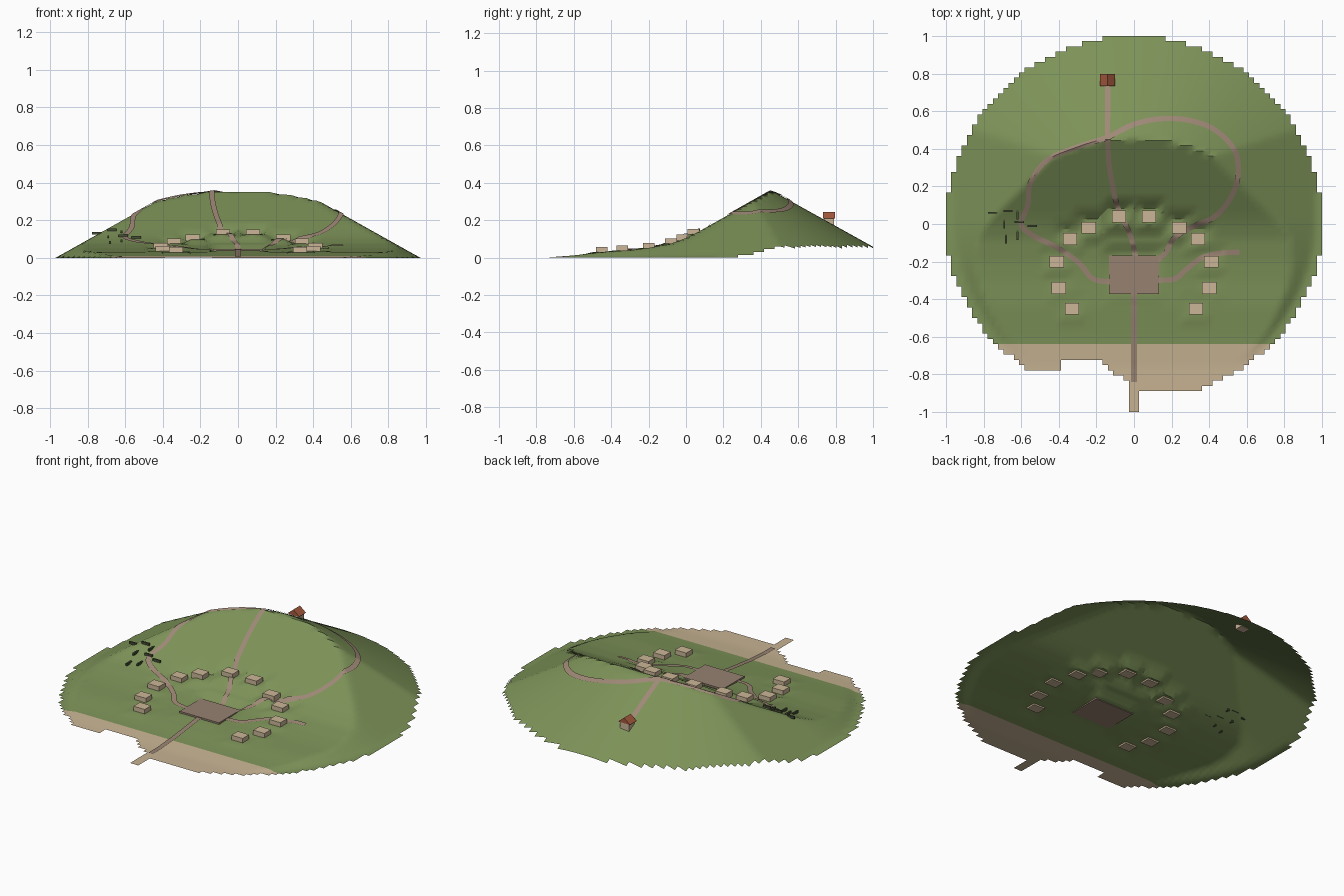
import bpy, bmesh, math
from mathutils import Vector

if "Cube" in bpy.data.objects:
    bpy.data.objects.remove(bpy.data.objects["Cube"])


def material(name, rgb):
    m = bpy.data.materials.new(name)
    m.use_nodes = True
    m.diffuse_color = (*rgb, 1)
    m.node_tree.nodes["Principled BSDF"].inputs["Base Color"].default_value = (*rgb, 1)
    return m


GRASS = material("grass", (0.205, 0.29, 0.098))
SAND = material("sand", (0.57, 0.45, 0.29))
PLASTER = material("plaster", (0.6, 0.47, 0.31))
TRAIL = material("trail", (0.35, 0.25, 0.185))
PAVING = material("paving", (0.31, 0.225, 0.165))
ROOF = material("red_roof", (0.37, 0.1, 0.045))
STONE = material("dark_stone", (0.06, 0.075, 0.035))

# House sites, mirrored across the village
HALF_SITES = [(0.08, 0.04), (0.24, -0.02), (0.34, -0.08),
              (0.41, -0.2), (0.4, -0.34), (0.33, -0.45)]
SITES = [(s * x, y) for x, y in HALF_SITES for s in (-1, 1)]

# Valley floor and steep inner face, as height along y
PROFILE = [(-2, 0), (-0.76, 0), (-0.6, 0.012), (-0.45, 0.03), (-0.3, 0.04), (-0.2, 0.052),
           (-0.08, 0.075), (0, 0.105), (0.06, 0.135), (0.46, 0.36), (2, 1.2)]


def base_height(x, y):
    for (y0, z0), (y1, z1) in zip(PROFILE, PROFILE[1:]):
        if y0 <= y <= y1:
            face = z0 + (z1 - z0) * (y - y0) / (y1 - y0)
            break
    back = 0.555 * (1.105 - math.hypot(x, y))
    flank = 0.56 * (0.97 - math.hypot(x, min(y - 0.05, 0)))
    return max(0, min(face, back, flank))


PADS = [(x, y, 0.045, base_height(x, y)) for x, y in SITES]
PADS.append((0, -0.27, 0.12, 0.038))


def height(x, y):
    # level the ground below each house and the plaza
    z = base_height(x, y)
    for px, py, size, pz in PADS:
        d = max(abs(x - px), abs(y - py)) - size
        w = min(1, max(0, 1 - d / 0.04))
        z += (pz - z) * w
    return z


def finish(name, bm, mats, smooth=False):
    me = bpy.data.meshes.new(name)
    bm.to_mesh(me)
    bm.free()
    for m in mats:
        me.materials.append(m)
    ob = bpy.data.objects.new(name, me)
    bpy.context.collection.objects.link(ob)
    if smooth:
        bpy.ops.object.select_all(action='DESELECT')
        ob.select_set(True)
        bpy.context.view_layer.objects.active = ob
        bpy.ops.object.shade_smooth_by_angle(angle=math.radians(30))
    return ob


def box(name, centre, size, mat, turn=0):
    bm = bmesh.new()
    bmesh.ops.create_cube(bm, size=1)
    for v in bm.verts:
        v.co = Vector(a * b for a, b in zip(v.co, size))
    ob = finish(name, bm, [mat])
    ob.location = centre
    ob.rotation_euler.z = turn
    return ob


# Island ground: stepped round outline, bay on the front left, narrow jetty
N = 36


def is_land(x, y):
    if abs(x) < 0.028:
        return y < 0 or math.hypot(x, y) < 1
    if math.hypot(x, y * 1.07 if y < 0 else y) > 1:
        return False
    if x < -0.4:
        return y > -0.79
    if x < -0.18:
        return y > -0.73
    if x < 0:
        return y > -0.73 - 0.75 * (x + 0.18)
    return y > -0.9


bm = bmesh.new()
grid = {}


def ground_vert(i, j):
    if (i, j) not in grid:
        x, y = i / N, j / N
        grid[i, j] = bm.verts.new((x, y, height(x, y)))
    return grid[i, j]


for i in range(-N, N):
    for j in range(-N, N):
        if is_land((i + 0.5) / N, (j + 0.5) / N):
            a, b, c, d = (ground_vert(i + u, j + v) for u, v in ((0, 0), (1, 0), (1, 1), (0, 1)))
            for tri in ((a, b, c), (a, c, d)):
                f = bm.faces.new(tri)
                f.material_index = int(f.calc_center_median().y < -0.635)
finish("island_ground", bm, [GRASS, SAND], smooth=True)


# Trails draped over the ground
def spline(pts, steps=14):
    p = [Vector(q) for q in pts]
    p = [2 * p[0] - p[1]] + p + [2 * p[-1] - p[-2]]
    out = []
    for a, b, c, d in zip(p, p[1:], p[2:], p[3:]):
        for k in range(steps):
            t = k / steps
            out.append(0.5 * (2 * b + (c - a) * t + (2 * a - 5 * b + 4 * c - d) * t * t
                              + (3 * b - a - 3 * c + d) * t ** 3))
    return out + [p[-2]]


def trail(name, pts, mat, width=0.028, lift=0.006):
    path = spline(pts)
    bm = bmesh.new()
    rows = []
    for k, q in enumerate(path):
        t = (path[min(k + 1, len(path) - 1)] - path[max(k - 1, 0)]).normalized()
        side = Vector((-t.y, t.x)) * width / 2
        row = []
        for s in (1, 0, -1):
            e = q + side * s
            row.append(bm.verts.new((e.x, e.y, height(e.x, e.y) + lift)))
        rows.append(row)
    for r, s in zip(rows, rows[1:]):
        for k in (0, 1):
            bm.faces.new((r[k], r[k + 1], s[k + 1], s[k]))
    finish(name, bm, [mat], smooth=True)


SUMMIT = (-0.14, 0.46)
trail("summit_trail", [(-0.14, 0.75), (-0.14, 0.6), SUMMIT, (-0.13, 0.3), (-0.09, 0.1),
                       (-0.02, -0.06), (0.01, -0.18)], TRAIL)
trail("left_trail", [SUMMIT, (-0.3, 0.41), (-0.46, 0.34), (-0.55, 0.22), (-0.565, 0.1),
                     (-0.6, 0), (-0.54, -0.06), (-0.4, -0.13), (-0.29, -0.21),
                     (-0.22, -0.29), (-0.12, -0.31)], TRAIL)
trail("right_trail", [SUMMIT, (0, 0.53), (0.15, 0.56), (0.3, 0.55), (0.43, 0.5), (0.53, 0.4),
                      (0.555, 0.28), (0.52, 0.15), (0.43, 0.04), (0.3, -0.02), (0.21, -0.08),
                      (0.17, -0.15), (0.12, -0.2)], TRAIL)
trail("field_trail", [(0.12, -0.3), (0.22, -0.29), (0.28, -0.24), (0.36, -0.18),
                      (0.46, -0.155), (0.56, -0.15)], TRAIL)
trail("landing_road", [(0, -0.36), (0, -0.6), (0, -0.84)], PAVING, 0.03)

# Plaza and houses
box("plaza", (0, -0.27, 0.041), (0.265, 0.205, 0.014), PAVING)
for k, (x, y) in enumerate(SITES):
    box(f"house_{k + 1}", (x, y, base_height(x, y) + 0.009), (0.076, 0.062, 0.036), PLASTER)

# Ruined stones on the left slope
STONES = [(-0.75, 0.06, 0), (-0.67, 0.07, 0), (-0.62, 0.05, 1), (-0.69, 0, 1), (-0.61, 0.01, 0),
          (-0.54, -0.01, 0), (-0.62, -0.06, 1), (-0.68, -0.08, 1)]
for k, (x, y, turned) in enumerate(STONES):
    box(f"ruin_stone_{k + 1}", (x, y, height(x, y) + 0.008), (0.05, 0.01, 0.014),
        STONE, turned * math.pi / 2)

# Hut behind the ridge, with a gable roof running front to back
HX, HY = -0.14, 0.765
box("hut_walls", (HX, HY, 0.19), (0.06, 0.052, 0.05), PLASTER)
bm = bmesh.new()
ends = []
for y in (HY - 0.032, HY + 0.032):
    ends.append([bm.verts.new((HX + dx, y, z)) for dx, z in ((-0.04, 0.21), (0.04, 0.21), (0, 0.243))])
bm.faces.new(ends[0])
bm.faces.new(ends[1][::-1])
for k in range(3):
    n = (k + 1) % 3
    bm.faces.new((ends[0][n], ends[0][k], ends[1][k], ends[1][n]))
bmesh.ops.recalc_face_normals(bm, faces=bm.faces[:])
finish("hut_roof", bm, [ROOF])
